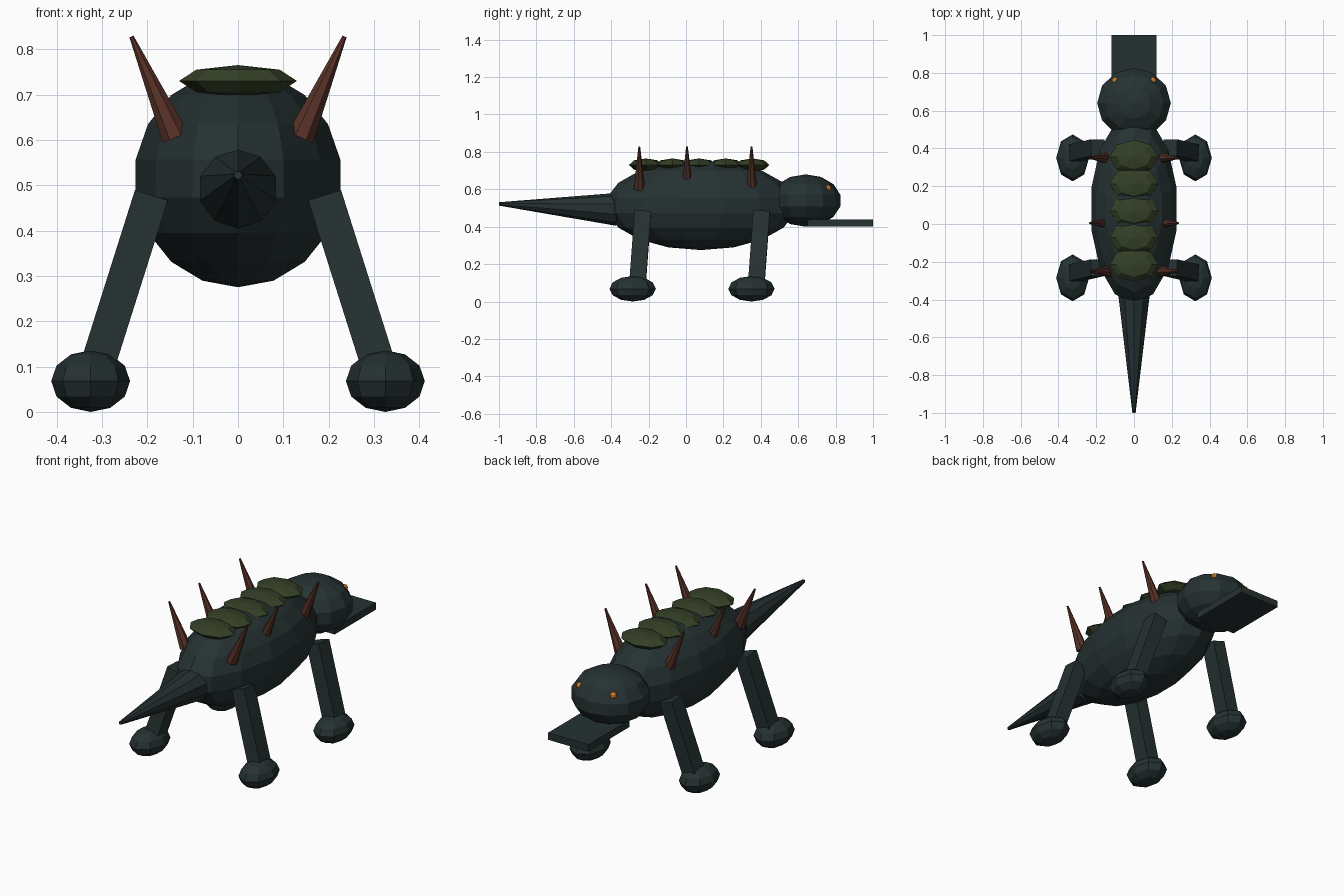
import bpy, bmesh, math
from mathutils import Matrix, Vector

if "Cube" in bpy.data.objects:
    bpy.data.objects.remove(bpy.data.objects["Cube"])


def material(name, rgb):
    m = bpy.data.materials.new(name)
    m.diffuse_color = (*rgb, 1)
    m.use_nodes = True
    m.node_tree.nodes["Principled BSDF"].inputs["Base Color"].default_value = m.diffuse_color
    return m


HIDE = material("dark teal hide", (0.019, 0.031, 0.032))
MOSS = material("moss green", (0.034, 0.050, 0.019))
HORN = material("red brown horn", (0.095, 0.031, 0.020))
AMBER = material("amber", (0.65, 0.22, 0.025))


def finish(bm, name, mat):
    bmesh.ops.recalc_face_normals(bm, faces=bm.faces)
    me = bpy.data.meshes.new(name)
    bm.to_mesh(me)
    bm.free()
    me.materials.append(mat)
    ob = bpy.data.objects.new(name, me)
    bpy.context.collection.objects.link(ob)
    return ob


def ellipsoid(name, mat, centre, radii, segs, rings):
    bm = bmesh.new()
    bmesh.ops.create_uvsphere(bm, u_segments=segs, v_segments=rings, radius=1,
                              matrix=Matrix.Translation(centre) @ Matrix.Diagonal((*radii, 1)))
    return finish(bm, name, mat)


def frame(a, b):
    """Matrix at the middle of a-b with z along a-b; also the length."""
    a, b = Vector(a), Vector(b)
    z = (b - a).normalized()
    ref = Vector((0, 1, 0)) if abs(z.y) < 0.8 else Vector((0, 0, 1))
    x = ref.cross(z).normalized()
    y = z.cross(x)
    rot = Matrix((x, y, z)).transposed().to_4x4()
    return Matrix.Translation((a + b) / 2) @ rot, (b - a).length


def cone(name, mat, a, b, r1, r2, segs):
    m, length = frame(a, b)
    bm = bmesh.new()
    bmesh.ops.create_cone(bm, cap_ends=True, segments=segs, radius1=r1, radius2=r2,
                          depth=length, matrix=m)
    return finish(bm, name, mat)


def beam(name, mat, a, b, w, d):
    m, length = frame(a, b)
    bm = bmesh.new()
    bmesh.ops.create_cube(bm, size=1, matrix=m @ Matrix.Diagonal((w, d, length, 1)))
    return finish(bm, name, mat)


# Body, head, tail and flat lower jaw
ellipsoid("body", HIDE, (0, 0.08, 0.515), (0.235, 0.51, 0.24), 14, 9)
ellipsoid("head", HIDE, (0, 0.64, 0.54), (0.2, 0.19, 0.14), 12, 7)
cone("tail", HIDE, (0, -0.37, 0.493), (0, -1.0, 0.522), 0.088, 0.009, 10)
beam("lower_jaw", HIDE, (0, 0.825, 0.40), (0, 0.825, 0.438), 0.24, 0.35)

# Mossy plates along the back
for i in range(5):
    ellipsoid(f"back_plate_{i + 1}", MOSS, (0, -0.215 + 0.1425 * i, 0.73),
              (0.13, 0.09, 0.035), 8, 4)

for side, s in (("right", 1), ("left", -1)):
    # Eye
    ellipsoid(f"{side}_eye", AMBER, (s * 0.1, 0.76, 0.605), (0.018, 0.018, 0.018), 8, 6)
    # Legs and feet
    for pos, y in (("front", 0.35), ("rear", -0.285)):
        beam(f"{side}_{pos}_leg", HIDE, (s * 0.32, y + 0.024, 0.07),
             (s * 0.192, y + 0.054, 0.475), 0.076, 0.088)
        ellipsoid(f"{side}_{pos}_foot", HIDE, (s * 0.325, y, 0.068),
                  (0.087, 0.124, 0.068), 8, 6)
    # Back spikes
    for i, y in enumerate((-0.25, 0.005, 0.35)):
        cone(f"{side}_spike_{i + 1}", HORN, (s * 0.138, y, 0.605), (s * 0.235, y, 0.828),
             0.031, 0.005, 7)
